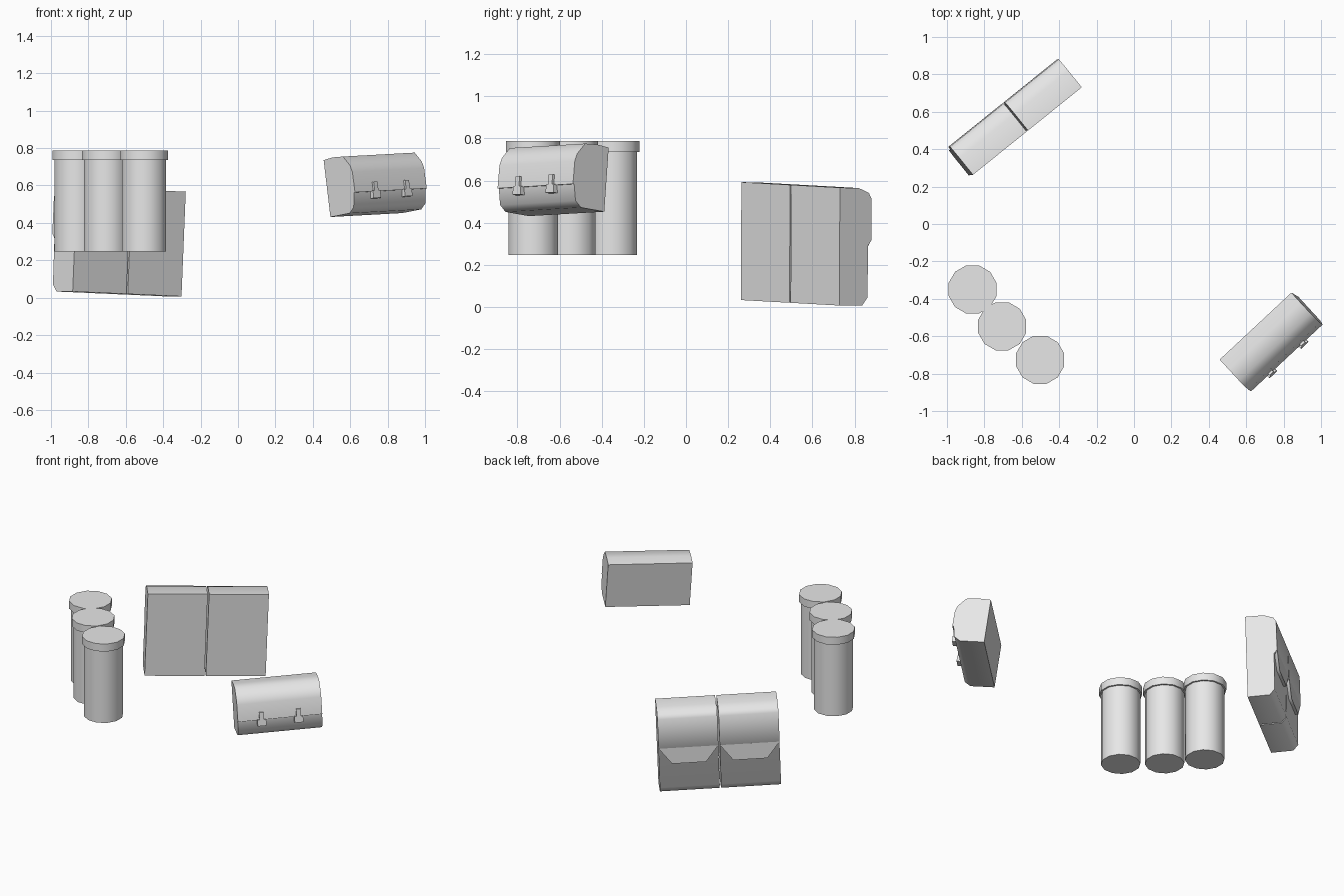
import bpy, bmesh, math
from mathutils import Matrix, Vector

if "Cube" in bpy.data.objects:
    bpy.data.objects.remove(bpy.data.objects["Cube"])

grey = bpy.data.materials.new("plain_grey")
grey.diffuse_color = (0.8, 0.8, 0.8, 1)
grey.use_nodes = True
grey.node_tree.nodes["Principled BSDF"].inputs["Base Color"].default_value = grey.diffuse_color


def finish(name, bm, matrix):
    """Turn a bmesh into a placed, smooth-by-angle object."""
    bmesh.ops.recalc_face_normals(bm, faces=bm.faces)
    me = bpy.data.meshes.new(name)
    bm.to_mesh(me)
    bm.free()
    me.materials.append(grey)
    ob = bpy.data.objects.new(name, me)
    bpy.context.collection.objects.link(ob)
    ob.matrix_world = matrix
    bpy.ops.object.select_all(action='DESELECT')
    ob.select_set(True)
    bpy.context.view_layer.objects.active = ob
    bpy.ops.object.shade_smooth_by_angle(angle=math.radians(65))
    return ob


def prism(name, points, offset, matrix):
    """Extrude a closed outline along an offset."""
    bm = bmesh.new()
    face = bm.faces.new([bm.verts.new(p) for p in points])
    new = bmesh.ops.extrude_face_region(bm, geom=[face])["geom"]
    verts = [g for g in new if isinstance(g, bmesh.types.BMVert)]
    bmesh.ops.translate(bm, verts=verts, vec=Vector(offset))
    return finish(name, bm, matrix)


def side_profile(name, profile, centre, width, matrix):
    pts = [(centre - width / 2, v, h) for v, h in profile]
    return prism(name, pts, (width, 0, 0), matrix)


def front_plate(name, outline, centre, v0, v1, matrix):
    pts = [(centre + u, v0, h) for u, h in outline]
    return prism(name, pts, (0, v1 - v0, 0), matrix)


def frame(loc, turn, tilt, pitch):
    return (Matrix.Translation(loc)
            @ Matrix.Rotation(math.radians(turn), 4, 'Z')
            @ Matrix.Rotation(math.radians(-tilt), 4, 'Y')
            @ Matrix.Rotation(math.radians(pitch), 4, 'X'))


def canister(index, x, y):
    """Lathed canister with a wider lid."""
    n = 12
    bm = bmesh.new()
    rings = []
    for r, z in ((0.122, 0.247), (0.122, 0.737), (0.133, 0.737), (0.133, 0.788)):
        rings.append([bm.verts.new((r * math.cos(a), r * math.sin(a), z))
                      for a in (2 * math.pi * (i + 0.5) / n for i in range(n))])
    for low, high in zip(rings, rings[1:]):
        for i in range(n):
            j = (i + 1) % n
            bm.faces.new((low[i], low[j], high[j], high[i]))
    bm.faces.new(rings[0])
    bm.faces.new(rings[-1])
    finish(f"canister_{index}", bm, Matrix.Translation((x, y, 0)))


# Three canisters
for k, (x, y) in enumerate(((-0.863, -0.35), (-0.705, -0.547), (-0.502, -0.726))):
    canister(k + 1, x, y)

# Pair of tall pouches with flaps
pouch = frame((-0.593, 0.494, 0.02), 38.8, -2, 0)
pouch_body = [(0, 0), (0.139, 0), (0.17, 0.037), (0.168, 0.285), (0.187, 0.31),
              (0.182, 0.508), (0.165, 0.535), (0.103, 0.558), (-0.012, 0.56)]
flap_tongue = [(-0.184, 0.312), (-0.105, 0.205), (0.105, 0.205), (0.184, 0.312)]
for side, u in (("left", -0.189), ("right", 0.189)):
    side_profile(f"pouch_body_{side}", pouch_body, u, 0.369, pouch)
    front_plate(f"pouch_flap_{side}", flap_tongue, u, 0.15, 0.187, pouch)

# Wide case: lower body, overhanging lid, two clasps
case = frame((0.686, -0.567, 0.442), 223, -2.3, 7.5)
lower = [(0, 0), (0.152, 0), (0.19, 0.028), (0.206, 0.105), (0, 0.105)]
lid = [(0, 0.105), (0.214, 0.105), (0.212, 0.215), (0.2, 0.252),
       (0.153, 0.306), (0.074, 0.312), (0, 0.307)]
side_profile("case_body", lower, 0, 0.525, case)
side_profile("case_lid", lid, 0, 0.525, case)
clasp = [(-0.027, 0.068), (0.027, 0.068), (0.027, 0.108), (0.014, 0.108),
         (0.014, 0.155), (-0.014, 0.155), (-0.014, 0.108), (-0.027, 0.108)]
for side, u in (("left", -0.115), ("right", 0.115)):
    front_plate(f"clasp_{side}", clasp, u, 0.19, 0.226, case)
